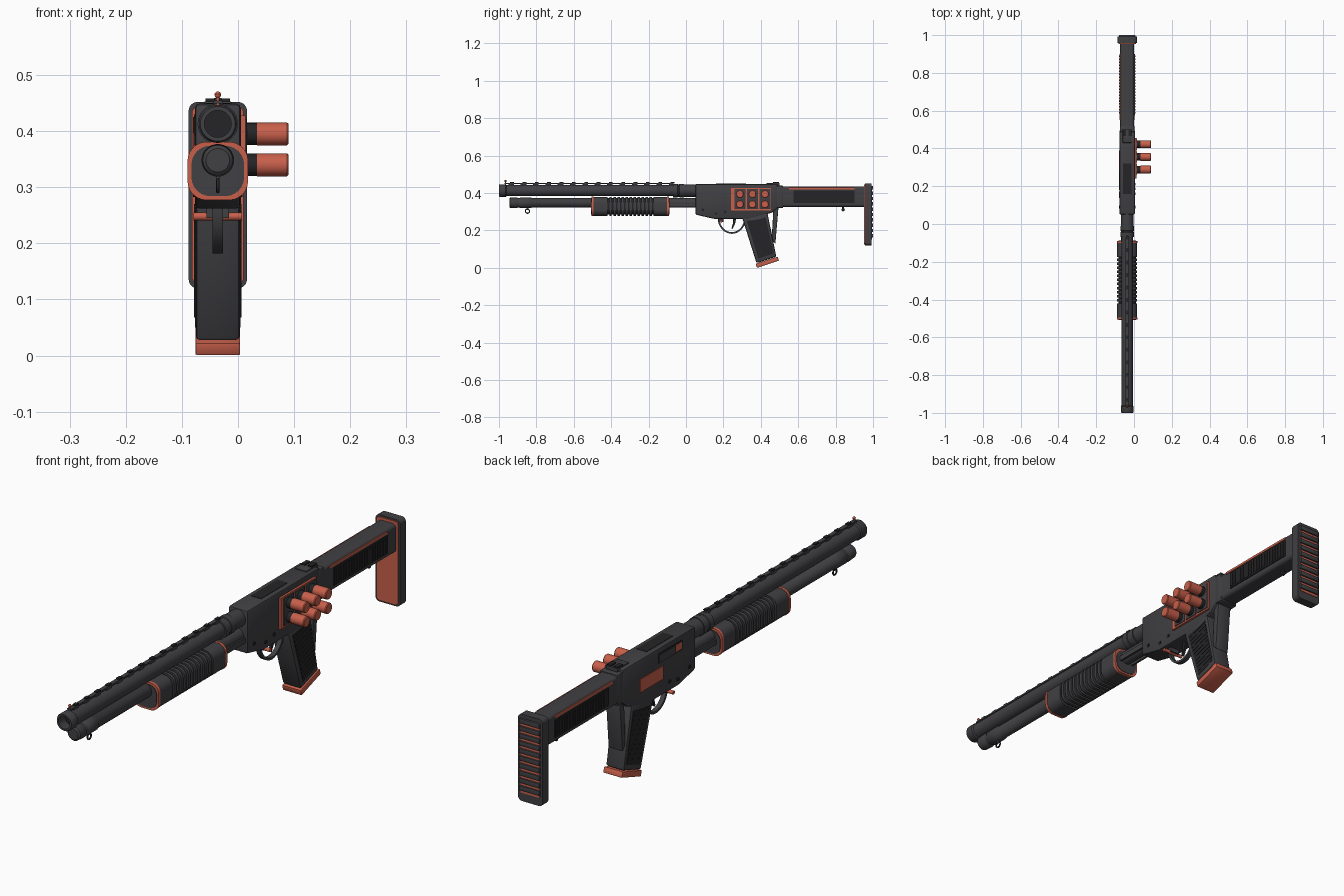
import bpy, bmesh, math
from mathutils import Vector

if "Cube" in bpy.data.objects:
    bpy.data.objects.remove(bpy.data.objects["Cube"])


def material(name, rgb):
    m = bpy.data.materials.new(name)
    m.use_nodes = True
    m.diffuse_color = (*rgb, 1)
    b = m.node_tree.nodes["Principled BSDF"]
    b.inputs["Base Color"].default_value = (*rgb, 1)
    b.inputs["Roughness"].default_value = 0.6
    return m


GREY = material("dark grey", (0.052, 0.052, 0.058))
BLACK = material("black", (0.018, 0.018, 0.02))
ORANGE = material("orange", (0.58, 0.115, 0.07))
CX = -0.036  # centre line of the body


def at(axis, a, u, v):
    return Vector((a, u, v) if axis == "X" else (u, a, v) if axis == "Y" else (u, v, a))


def finish(name, bm, mat):
    bmesh.ops.recalc_face_normals(bm, faces=bm.faces)
    me = bpy.data.meshes.new(name)
    bm.to_mesh(me)
    bm.free()
    me.materials.append(mat)
    me.shade_smooth()
    me.set_sharp_from_angle(angle=0.6)
    ob = bpy.data.objects.new(name, me)
    bpy.context.collection.objects.link(ob)
    return ob


def prism(name, axis, pts, a, b, mat, bevel=0.0):
    """Extrude a 2D outline along an axis from a to b."""
    bm = bmesh.new()
    ends = [[bm.verts.new(at(axis, t, u, v)) for u, v in pts] for t in (a, b)]
    n = len(pts)
    bm.faces.new(ends[0])
    bm.faces.new(ends[1])
    for i in range(n):
        j = (i + 1) % n
        bm.faces.new((ends[0][i], ends[0][j], ends[1][j], ends[1][i]))
    if bevel:
        bmesh.ops.recalc_face_normals(bm, faces=bm.faces)
        bmesh.ops.bevel(bm, geom=bm.edges[:], offset=bevel, segments=2,
                        profile=0.5, affect="EDGES", clamp_overlap=True)
    return finish(name, bm, mat)


def box(name, x, y, z, mat, bevel=0.0):
    pts = [(y[0], z[0]), (y[1], z[0]), (y[1], z[1]), (y[0], z[1])]
    return prism(name, "X", pts, x[0], x[1], mat, bevel)


def lathe(name, axis, prof, u, v, mat, seg=32):
    """Spin (position, radius) pairs round a line along an axis."""
    bm = bmesh.new()
    rings = []
    for a, r in prof:
        rings.append([bm.verts.new(at(axis, a, u + r * math.cos(t), v + r * math.sin(t)))
                      for t in (2 * math.pi * k / seg for k in range(seg))])
    for p, q in zip(rings, rings[1:]):
        for k in range(seg):
            bm.faces.new((p[k], p[k - 1], q[k - 1], q[k]))
    bm.faces.new(rings[0])
    bm.faces.new(rings[-1])
    return finish(name, bm, mat)


def rod(name, axis, a, b, r, u, v, mat, seg=24):
    return lathe(name, axis, [(a, r), (b, r)], u, v, mat, seg)


def rounded(cu, cv, hu, hv, r, n=6):
    pts = []
    for q, (su, sv) in enumerate(((1, 1), (-1, 1), (-1, -1), (1, -1))):
        for k in range(n + 1):
            t = math.pi / 2 * (q + k / n)
            pts.append((cu + su * (hu - r) + r * math.cos(t), cv + sv * (hv - r) + r * math.sin(t)))
    return pts


def ring(name, y, z, r, mat):
    bpy.ops.mesh.primitive_torus_add(major_radius=r, minor_radius=0.003, major_segments=24,
                                     minor_segments=8, location=(CX, y, z),
                                     rotation=(0, math.pi / 2, 0))
    ob = bpy.context.object
    ob.name = name
    ob.data.materials.append(mat)
    ob.data.shade_smooth()


# Barrel, muzzle and collar
BZ, TZ = 0.413, 0.348
lathe("barrel", "Y", [(-0.95, 0.024), (-1, 0.024), (-1, 0.031), (-0.995, 0.034), (-0.965, 0.034),
                      (-0.96, 0.03), (-0.07, 0.03), (-0.07, 0.036), (-0.045, 0.036),
                      (-0.043, 0.034), (-0.037, 0.034), (-0.035, 0.036), (-0.01, 0.036),
                      (-0.01, 0.033), (0.07, 0.033)], CX, BZ, GREY)
rod("bore", "Y", -0.96, -0.952, 0.0245, CX, BZ, BLACK)

# Raised rib with its posts, and the front sight
box("rib", (CX - 0.008, CX + 0.008), (-0.97, -0.07), (0.449, 0.455), GREY)
for i in range(14):
    y = -0.95 + i * 0.066
    box("rib_post", (CX - 0.006, CX + 0.006), (y, y + 0.03), (0.438, 0.45), GREY)
    box("rib_notch", (CX - 0.007, CX + 0.007), (y + 0.01, y + 0.03), (0.455, 0.459), BLACK)
rod("sight_post", "Z", 0.44, 0.465, 0.003, CX, -0.965, ORANGE, 12)
lathe("sight_bead", "Z", [(0.459, 0.002), (0.461, 0.005), (0.466, 0.006), (0.469, 0.004),
                          (0.471, 0.001)], CX, -0.965, ORANGE, 12)

# Magazine tube and sling ring
lathe("magazine_tube", "Y", [(-0.945, 0.021), (-0.94, 0.027), (-0.905, 0.029), (-0.9, 0.026),
                             (-0.89, 0.026), (-0.885, 0.029), (-0.83, 0.029), (-0.825, 0.026),
                             (0.07, 0.026)], CX, TZ, GREY)
box("sling_post", (CX - 0.003, CX + 0.003), (-0.853, -0.842), (0.31, 0.325), GREY)
ring("sling_ring", -0.848, 0.303, 0.011, BLACK)

# Sliding fore grip with ribs and coloured end rims
PZ = 0.329


def fore_section(grow):
    return rounded(CX, PZ, 0.053 + grow, 0.051 + grow, 0.034)


for a, b in ((-0.495, -0.42), (-0.175, -0.10)):
    prism("fore_grip_end", "Y", fore_section(0), a, b, GREY)
prism("fore_grip_core", "Y", fore_section(-0.007), -0.43, -0.17, BLACK)
for i in range(11):
    y = -0.41 + i * 0.0215
    prism("fore_grip_rib", "Y", fore_section(0), y, y + 0.013, GREY)
for a, b, c in ((-0.505, -0.494, -0.507), (-0.101, -0.09, -0.088)):
    prism("fore_grip_rim", "Y", fore_section(0.001), a, b, ORANGE)
    prism("fore_grip_cap", "Y", fore_section(-0.006), (a + b) / 2, c, GREY)
for s in (-1, 1):
    box("action_bar", (CX + s * 0.028 - 0.004, CX + s * 0.028 + 0.004), (-0.1, 0.07),
        (0.325, 0.345), GREY)

# Receiver
RL, RR = CX - 0.041, CX + 0.041
prism("receiver", "X", [(0.05, 0.285), (0.15, 0.262), (0.34, 0.262), (0.46, 0.295), (0.49, 0.32),
                        (0.49, 0.449), (0.05, 0.449)], RL, RR, GREY, 0.008)
box("top_recess", (CX - 0.022, CX + 0.022), (0.16, 0.32), (0.445, 0.4505), BLACK)
box("ejection_port", (RL - 0.001, RL + 0.004), (0.13, 0.28), (0.392, 0.43), BLACK)
box("bolt", (RL - 0.003, RL + 0.003), (0.18, 0.275), (0.397, 0.425), GREY)
box("port_shell", (RL - 0.002, RL + 0.003), (0.137, 0.172), (0.398, 0.424), ORANGE)
box("side_panel", (RL - 0.003, RL + 0.003), (0.25, 0.39), (0.325, 0.375), ORANGE)
for y, z in ((0.09, 0.31), (0.16, 0.29), (0.21, 0.3)):
    rod("receiver_pin", "X", RL - 0.003, RR + 0.003, 0.007, y, z, BLACK, 16)
rod("safety_pin", "X", RL - 0.002, RR + 0.002, 0.007, 0.187, 0.248, ORANGE, 16)
box("safety_mount", (CX - 0.02, CX + 0.02), (0.175, 0.2), (0.245, 0.27), GREY)

# Rear sight
box("rear_sight_base", (CX - 0.024, CX + 0.024), (0.43, 0.5), (0.44, 0.453), GREY, 0.002)
for s in (-1, 1):
    box("rear_sight_ear", (CX + s * 0.014 - 0.008, CX + s * 0.014 + 0.008), (0.465, 0.497),
        (0.45, 0.458), BLACK)

# Spare shell carrier
box("carrier_edge", (RR - 0.002, RR + 0.008), (0.24, 0.455), (0.308, 0.428), ORANGE)
for i in range(3):
    y = 0.288 + i * 0.067
    box("carrier_cell", (RR, RR + 0.011), (y - 0.03, y + 0.03), (0.314, 0.422), GREY, 0.002)
    for z in (0.34, 0.395):
        rod("shell_base", "X", RR, 0.036, 0.02, y, z, BLACK)
        lathe("shell", "X", [(0.034, 0.0205), (0.087, 0.0205), (0.09, 0.018)], y, z, ORANGE)

# Trigger and guard
arc = [(math.cos(t), -math.sin(t)) for t in (math.pi * k / 16 for k in range(17))]
guard = [(0.245 + 0.075 * c, 0.265 + 0.083 * s) for c, s in arc]
guard += [(0.245 + 0.066 * c, 0.265 + 0.074 * s) for c, s in reversed(arc)]
prism("trigger_guard", "X", guard, CX - 0.009, CX + 0.009, GREY)
prism("trigger", "X", [(0.25, 0.27), (0.27, 0.27), (0.262, 0.235), (0.248, 0.208), (0.243, 0.211),
                       (0.25, 0.235)], CX - 0.005, CX + 0.005, BLACK)

# Pistol grip, textured side panels, base and rear strut
prism("pistol_grip", "X", [(0.3, 0.27), (0.377, 0.025), (0.483, 0.06), (0.432, 0.31)],
      CX - 0.039, CX + 0.039, GREY, 0.008)
lean = Vector((0.077, -0.24)).normalized()
across = Vector((0.95, 0.31))
for s in (-1, 1):
    x0, x1 = sorted((CX + s * 0.037, CX + s * 0.0405))
    prism("grip_panel", "X", [(0.325, 0.25), (0.387, 0.05), (0.468, 0.077), (0.427, 0.265)],
          x0, x1, BLACK)
    for i in range(11):
        p = Vector((0.333, 0.24)) + lean * (0.0175 * i)
        q = p + across * (0.098 - 0.0015 * i)
        w = lean * 0.006
        x0, x1 = sorted((CX + s * 0.04, CX + s * 0.042))
        prism("grip_ridge", "X", [p, q, q + w, p + w], x0, x1, BLACK)
prism("grip_base", "X", [(0.38, 0.0), (0.373, 0.022), (0.49, 0.06), (0.497, 0.039)],
      CX - 0.04, CX + 0.04, ORANGE, 0.003)
prism("grip_strut", "X", [(0.468, 0.33), (0.495, 0.33), (0.478, 0.13), (0.458, 0.15)],
      CX - 0.03, CX + 0.03, GREY, 0.003)

# Stock with ribbed cheek panels and accent lines
prism("stock", "Y", rounded(CX, 0.381, 0.037, 0.055, 0.014), 0.48, 0.965, GREY)
box("stock_neck", (CX - 0.039, CX + 0.039), (0.48, 0.52), (0.32, 0.44), GREY, 0.006)
for s in (-1, 1):
    def side(a, b):
        return sorted((CX + s * a, CX + s * b))
    box("stock_panel", side(0.035, 0.041), (0.575, 0.9), (0.347, 0.414), BLACK)
    for i in range(20):
        y = 0.584 + i * 0.0158
        box("stock_ridge", side(0.04, 0.043), (y, y + 0.008), (0.353, 0.408), BLACK)
    box("stock_line", side(0.03, 0.0395), (0.55, 0.9), (0.42, 0.429), ORANGE)
rod("stock_stud", "Z", 0.308, 0.33, 0.006, CX, 0.84, BLACK, 12)
rod("stock_stud_head", "X", CX - 0.006, CX + 0.006, 0.009, 0.84, 0.311, BLACK, 12)

# Butt plate with coloured face and grooved back
prism("butt_plate", "Y", rounded(CX, 0.286, 0.052, 0.166, 0.016), 0.957, 0.992, GREY)
prism("butt_face", "Y", rounded(CX, 0.286, 0.046, 0.16, 0.014), 0.953, 0.96, ORANGE)
for i in range(10):
    z = 0.157 + i * 0.0285
    box("butt_groove", (CX - 0.04, CX + 0.04), (0.985, 0.994), (z - 0.005, z + 0.005), ORANGE)
    box("butt_ridge", (CX - 0.043, CX + 0.043), (0.985, 1.0), (z + 0.005, z + 0.0235),
        GREY, 0.002)
